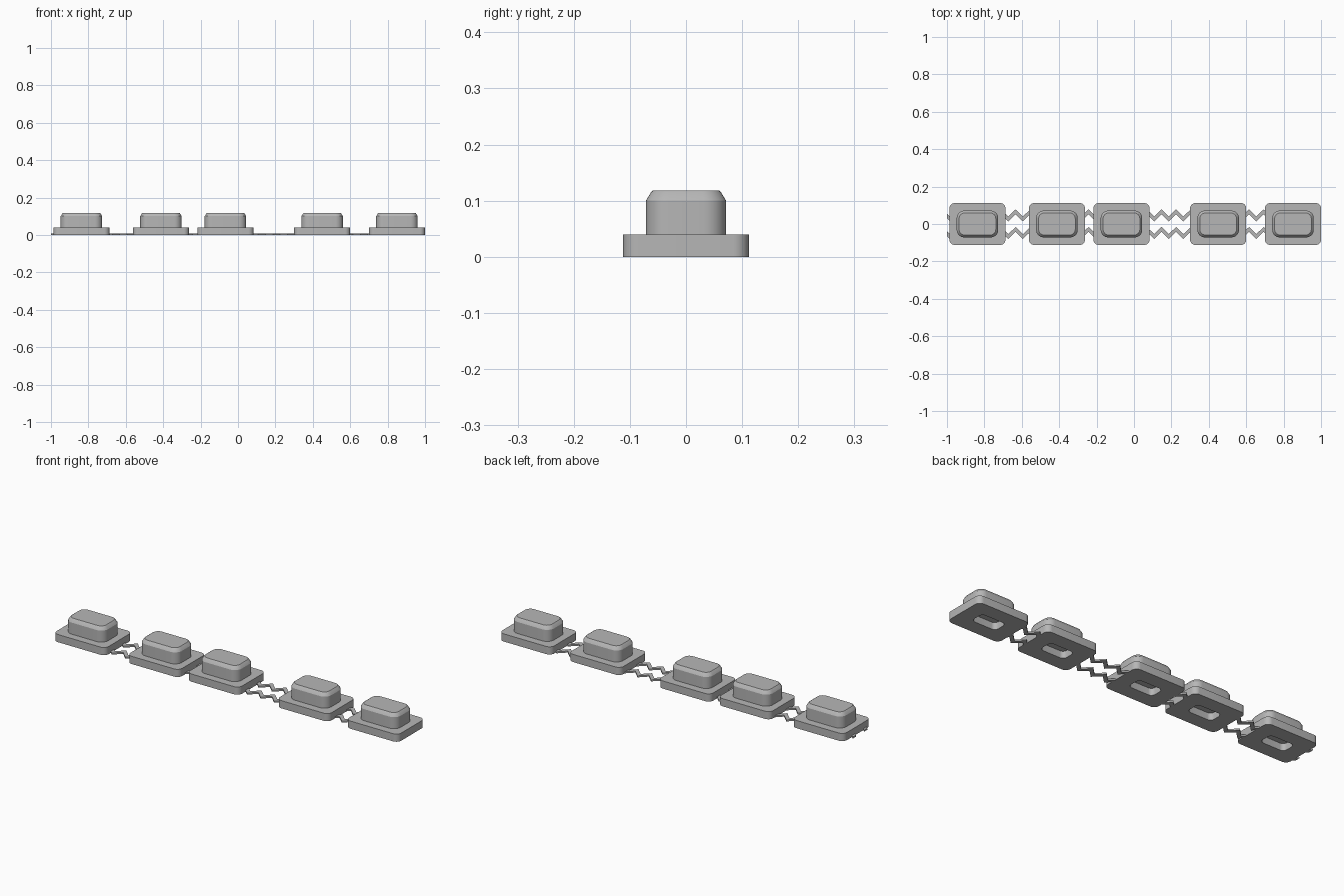
import bpy, bmesh, math

if "Cube" in bpy.data.objects:
    bpy.data.objects.remove(bpy.data.objects["Cube"])

rubber = bpy.data.materials.new("grey_rubber")
rubber.diffuse_color = (0.47, 0.47, 0.47, 1)
rubber.use_nodes = True
rubber.node_tree.nodes["Principled BSDF"].inputs["Base Color"].default_value = rubber.diffuse_color

KEYS = [-0.837, -0.412, -0.067, 0.45, 0.85]   # key centres along x
BASE_W, BASE_D, BASE_H = 0.30, 0.224, 0.04


def finish(name, bm, smooth=True):
    bmesh.ops.recalc_face_normals(bm, faces=bm.faces[:])
    mesh = bpy.data.meshes.new(name)
    bm.to_mesh(mesh)
    bm.free()
    mesh.materials.append(rubber)
    obj = bpy.data.objects.new(name, mesh)
    bpy.context.collection.objects.link(obj)
    if smooth:
        bpy.ops.object.select_all(action='DESELECT')
        obj.select_set(True)
        bpy.context.view_layer.objects.active = obj
        bpy.ops.object.shade_smooth_by_angle(angle=math.radians(25))
    return obj


def rounded_rect(w, d, r, z, cx, steps=8):
    pts = []
    for q, (sx, sy) in enumerate([(1, 1), (-1, 1), (-1, -1), (1, -1)]):
        for i in range(steps + 1):
            a = math.radians(90 * (q + i / steps))
            pts.append((cx + sx * (w / 2 - r) + r * math.cos(a),
                        sy * (d / 2 - r) + r * math.sin(a), z))
    return pts


def loft(name, rings, cx):
    """Skin rounded rectangles (width, depth, radius, z) and cap both ends."""
    bm = bmesh.new()
    loops = [[bm.verts.new(p) for p in rounded_rect(*r, cx)] for r in rings]
    for a, b in zip(loops, loops[1:]):
        for i in range(len(a)):
            j = (i + 1) % len(a)
            bm.faces.new((a[i], a[j], b[j], b[i]))
    bm.faces.new(loops[0])
    bm.faces.new(loops[-1])
    return finish(name, bm)


for n, cx in enumerate(KEYS, 1):
    # base plate with a rounded pocket in its underside
    loft(f"key_base_{n}", [
        (0.14, 0.075, 0.022, 0.036),
        (0.14, 0.075, 0.022, 0.0),
        (BASE_W, BASE_D, 0.028, 0.0),
        (BASE_W, BASE_D, 0.028, BASE_H)], cx)
    # raised button with a bevelled crown
    loft(f"key_button_{n}", [
        (0.222, 0.143, 0.040, BASE_H),
        (0.222, 0.143, 0.040, 0.100),
        (0.204, 0.125, 0.033, 0.115),
        (0.196, 0.118, 0.030, 0.118)], cx)


# zigzag connecting strips
PEAK, PERIOD, AMP, HALF_W, THICK = 0.147, 0.078, 0.019, 0.013, 0.008


def zigzag(x):
    t = ((x - PEAK) / PERIOD) % 1.0
    return AMP * (abs(2 * t - 1) * 2 - 1)


def strip(name, x0, x1, y):
    k0 = math.ceil((x0 - PEAK) / (PERIOD / 2))
    k1 = math.floor((x1 - PEAK) / (PERIOD / 2))
    xs = [x0] + [PEAK + k * PERIOD / 2 for k in range(k0, k1 + 1)] + [x1]
    bm = bmesh.new()
    rows = []
    for x in xs:
        yc = y + zigzag(x)
        rows.append([bm.verts.new((x, yc + s * HALF_W, z))
                     for s, z in ((-1, 0), (1, 0), (1, THICK), (-1, THICK))])
    for a, b in zip(rows, rows[1:]):
        for i in range(4):
            j = (i + 1) % 4
            bm.faces.new((a[i], a[j], b[j], b[i]))
    bm.faces.new(rows[0])
    bm.faces.new(rows[-1])
    finish(name, bm, smooth=False)


# one pair of strips in each gap, plus short stubs at the left end
lefts = [-1.0] + [c + BASE_W / 2 - 0.003 for c in KEYS[:-1]]
rights = [c - BASE_W / 2 + 0.003 for c in KEYS]
for n, (a, b) in enumerate(zip(lefts, rights), 1):
    for side, y in (("back", 0.046), ("front", -0.048)):
        strip(f"link_{side}_{n}", a, b, y)
